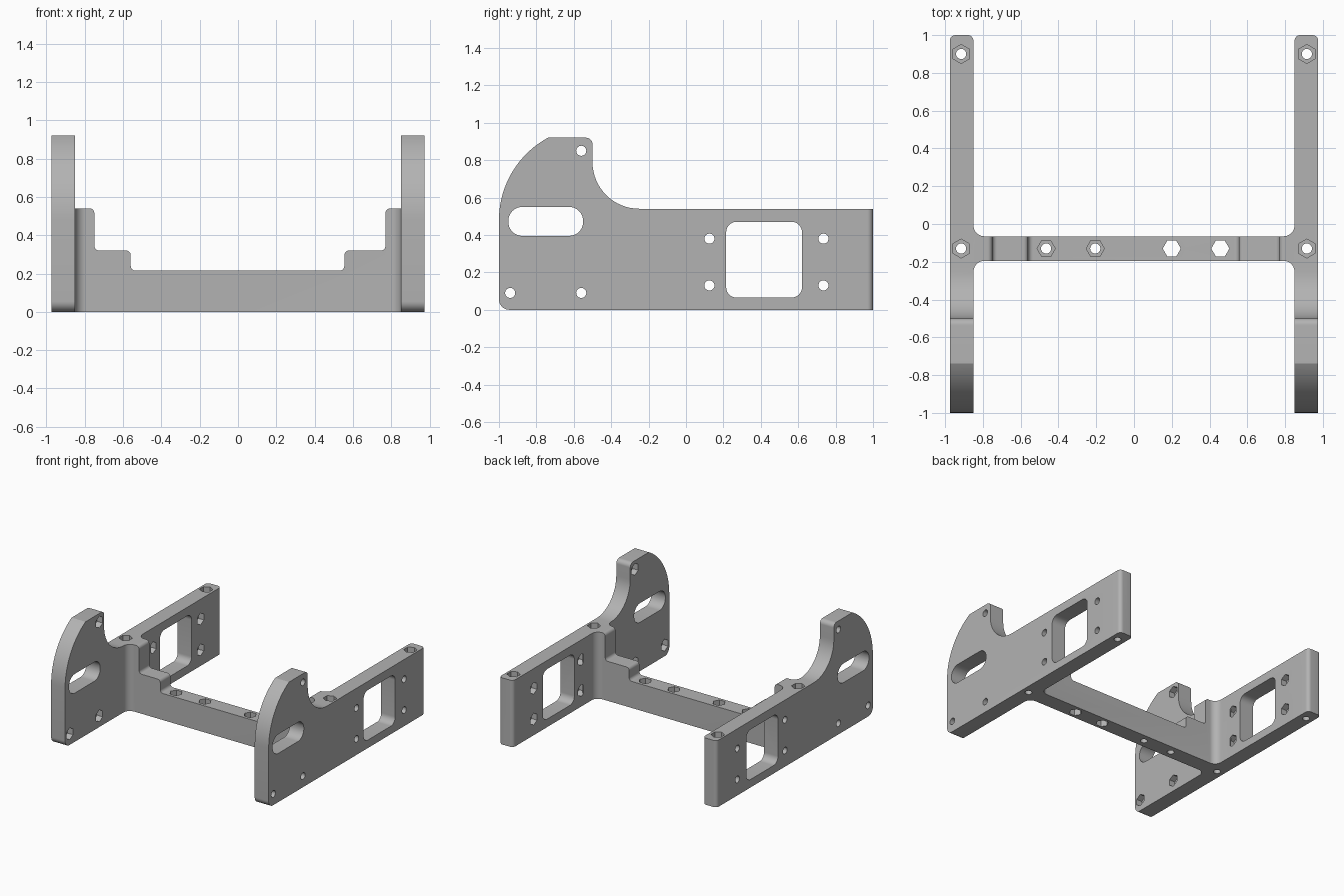
import bpy, bmesh, math
from mathutils import Vector

if "Cube" in bpy.data.objects:
    bpy.data.objects.remove(bpy.data.objects["Cube"])

grey = bpy.data.materials.new("plain grey")
grey.diffuse_color = (0.45, 0.45, 0.45, 1)
grey.use_nodes = True
grey.node_tree.nodes["Principled BSDF"].inputs["Base Color"].default_value = grey.diffuse_color


def rounded(corners, steps=10):
    """Outline from (a, b, radius) corners; each radius becomes a fillet arc."""
    out = []
    n = len(corners)
    for i, (a, b, r) in enumerate(corners):
        p = Vector((a, b))
        if r == 0:
            out.append(p)
            continue
        u = (Vector(corners[i - 1][:2]) - p).normalized()
        v = (Vector(corners[(i + 1) % n][:2]) - p).normalized()
        half = u.angle(v) / 2
        centre = p + (u + v).normalized() * (r / math.sin(half))
        start = p + u * (r / math.tan(half)) - centre
        end = p + v * (r / math.tan(half)) - centre
        sweep = start.angle_signed(end)
        for k in range(steps + 1):
            t = -sweep * k / steps
            out.append(centre + Vector((start.x * math.cos(t) - start.y * math.sin(t),
                                        start.x * math.sin(t) + start.y * math.cos(t))))
    return out


def ring(a, b, r, sides, turn=0.0):
    return [(a + r * math.cos(turn + math.tau * k / sides),
             b + r * math.sin(turn + math.tau * k / sides)) for k in range(sides)]


def prism(name, outline, axis, lo, hi):
    """Extrude an outline along one axis from lo to hi."""
    place = {"x": lambda a, b, h: (h, a, b),
             "y": lambda a, b, h: (a, h, b),
             "z": lambda a, b, h: (a, b, h)}[axis]
    bm = bmesh.new()
    face = bm.faces.new([bm.verts.new(place(a, b, lo)) for a, b in outline])
    new = bmesh.ops.extrude_face_region(bm, geom=[face])["geom"]
    shift = Vector(place(0, 0, hi - lo))
    bmesh.ops.translate(bm, vec=shift, verts=[g for g in new if isinstance(g, bmesh.types.BMVert)])
    bmesh.ops.recalc_face_normals(bm, faces=bm.faces)
    mesh = bpy.data.meshes.new(name)
    bm.to_mesh(mesh)
    bm.free()
    mesh.materials.append(grey)
    obj = bpy.data.objects.new(name, mesh)
    bpy.context.collection.objects.link(obj)
    return obj


def combine(obj, other, operation):
    mod = obj.modifiers.new("combine", "BOOLEAN")
    mod.operation, mod.solver, mod.object = operation, "EXACT", other
    bpy.context.view_layer.objects.active = obj
    bpy.ops.object.modifier_apply(modifier=mod.name)
    bpy.data.objects.remove(other)


def cut(obj, outline, axis, lo, hi):
    combine(obj, prism("cutter", outline, axis, lo, hi), "DIFFERENCE")


INNER, OUTER, TOP = 0.85, 0.975, 0.54
BAR_Y = -0.13

# Side plate silhouette: big nose arc, concave shoulder, long rear arm
nose = [(-0.5 + 0.5 * math.cos(t), 0.48 + 0.5 * math.sin(t))
        for t in [math.pi - math.radians(61.6) * k / 20 for k in range(21)]]
shoulder = [(-0.25 + 0.25 * math.cos(t), 0.79 + 0.25 * math.sin(t))
            for t in [math.pi + math.pi / 2 * k / 16 for k in range(17)]]
silhouette = [(*p, 0) for p in nose] + [(-0.5, 0.92, 0.035)] + [(*p, 0) for p in shoulder]
silhouette += [(1, TOP, 0), (1, 0, 0), (-1, 0, 0.055)]


def side_plate(name, s):
    plate = prism(name, rounded(silhouette), "x", *sorted((s * INNER, s * OUTER)))
    plan = [(s * INNER, -1.1, 0), (s * OUTER, -1.1, 0), (s * OUTER, 1, 0.03), (s * INNER, 1, 0.03)]
    combine(plate, prism("plan", rounded(plan), "z", -0.1, 1.1), "INTERSECT")
    # Slot and square window
    for y0, y1, z0, z1, r in ((-0.95, -0.55, 0.395, 0.55, 0.075), (0.215, 0.62, 0.065, 0.47, 0.055)):
        box = rounded([(y0, z0, r), (y1, z0, r), (y1, z1, r), (y0, z1, r)])
        cut(plate, box, "x", *sorted((s * 0.8, s * 1.1)))
    # Screw holes with nut pockets on the inner face
    for y, z in ((-0.94, 0.09), (-0.56, 0.09), (-0.56, 0.85),
                 (0.125, 0.13), (0.125, 0.38), (0.735, 0.13), (0.735, 0.38)):
        cut(plate, ring(y, z, 0.027, 24), "x", *sorted((s * 0.8, s * 1.1)))
        cut(plate, ring(y, z, 0.048, 6, math.pi / 6), "x", *sorted((s * 0.8, s * 0.9)))
    return plate


frame = side_plate("frame", -1)
right_plate = side_plate("right_plate", 1)

# Stepped cross bar, flared where it meets the plates
r = 0.025
steps = [(-0.86, 0, 0), (0.86, 0, 0), (0.86, TOP, 0), (0.77, TOP, r), (0.77, 0.32, r),
         (0.555, 0.32, r), (0.555, 0.215, r), (-0.56, 0.215, r), (-0.56, 0.32, r),
         (-0.75, 0.32, r), (-0.75, TOP, r), (-0.86, TOP, 0)]
bar = prism("cross_bar", rounded(steps), "y", -0.5, 0.3)
y0, y1, f = BAR_Y - 0.065, BAR_Y + 0.065, 0.058
flared = [(-INNER, -0.3, 0), (-INNER, y0, f), (INNER, y0, f), (INNER, -0.3, 0),
          (0.9, -0.3, 0), (0.9, 0.1, 0), (INNER, 0.1, 0), (INNER, y1, f),
          (-INNER, y1, f), (-INNER, 0.1, 0), (-0.9, 0.1, 0), (-0.9, -0.3, 0)]
combine(bar, prism("plan", rounded(flared), "z", -0.1, 1), "INTERSECT")
combine(frame, bar, "UNION")
combine(frame, right_plate, "UNION")

# Vertical bolt holes with nut pockets in the plates
for x in (-0.915, 0.915):
    for y in (BAR_Y, 0.9):
        cut(frame, ring(x, y, 0.027, 24), "z", -0.1, 0.7)
        cut(frame, ring(x, y, 0.05, 6, math.pi / 6), "z", TOP - 0.05, 0.7)

# Bar holes: nut pockets on the left, full hexagons on the right
for x in (-0.465, -0.205):
    cut(frame, ring(x, BAR_Y, 0.027, 24), "z", -0.1, 0.4)
    cut(frame, ring(x, BAR_Y, 0.048, 6), "z", 0.165, 0.4)
for x in (0.2, 0.457):
    cut(frame, ring(x, BAR_Y, 0.048, 6), "z", -0.1, 0.4)

bpy.ops.object.select_all(action="DESELECT")
frame.select_set(True)
bpy.context.view_layer.objects.active = frame
bpy.ops.object.shade_smooth_by_angle(angle=math.radians(25))
